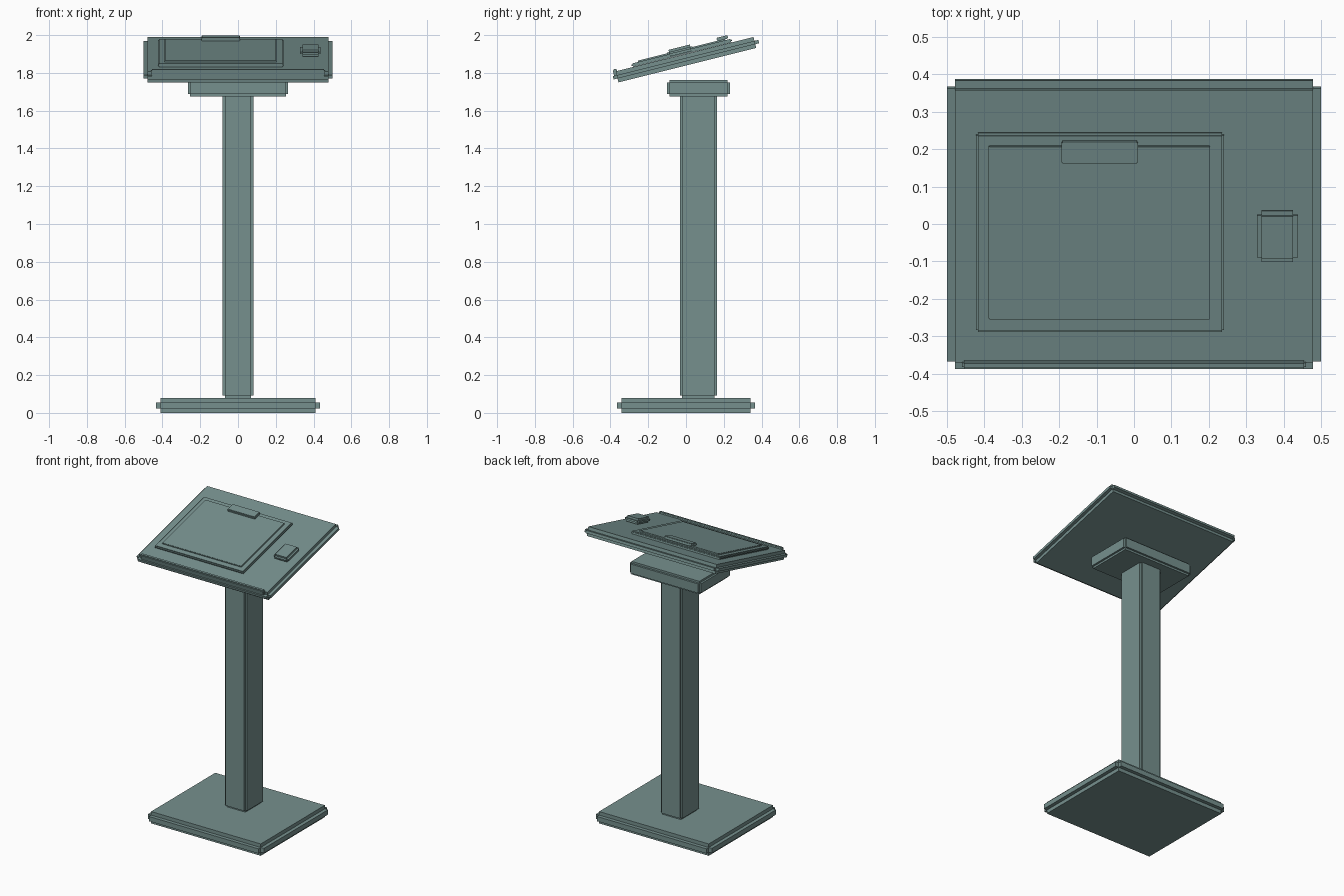
import bpy, bmesh, math
from mathutils import Matrix, Vector

if "Cube" in bpy.data.objects:
    bpy.data.objects.remove(bpy.data.objects["Cube"])

TILT = Matrix.Rotation(math.radians(14), 4, 'X')

# Dark grey-green paint
paint = bpy.data.materials.new("grey_green_paint")
paint.diffuse_color = (0.18, 0.28, 0.27, 1)
paint.use_nodes = True
paint.node_tree.nodes["Principled BSDF"].inputs["Base Color"].default_value = paint.diffuse_color


def stepped_box(name, centre, half, step, tilted=False):
    """Box whose edges are all cut by a square step: a core with each face extruded."""
    bm = bmesh.new()
    bmesh.ops.create_cube(bm, size=2)
    bmesh.ops.scale(bm, vec=Vector(half) - Vector((step,) * 3), verts=bm.verts)
    bm.normal_update()
    out = bmesh.ops.extrude_discrete_faces(bm, faces=bm.faces[:])
    for f in out["faces"]:
        f.normal_update()
        bmesh.ops.translate(bm, vec=f.normal * step, verts=f.verts)
    bmesh.ops.recalc_face_normals(bm, faces=bm.faces)
    me = bpy.data.meshes.new(name)
    bm.to_mesh(me)
    bm.free()
    me.materials.append(paint)
    ob = bpy.data.objects.new(name, me)
    ob.matrix_world = Matrix.Translation(centre) @ (TILT if tilted else Matrix())
    bpy.context.collection.objects.link(ob)
    return ob


# Upright stand
stepped_box("base", (0, 0, 0.04), (0.433, 0.366, 0.04), 0.024)
stepped_box("column", (0, 0.066, 0.884), (0.082, 0.099, 0.804), 0.013)
stepped_box("top_bracket", (0, 0.066, 1.719), (0.266, 0.166, 0.044), 0.013)

# Sloping desk with its front ledge
stepped_box("desk_top", (0, 0, 1.870), (0.5, 0.397, 0.030), 0.021, True)
stepped_box("front_ledge", (0, -0.373, 1.799), (0.46, 0.011, 0.0215), 0.005, True)

# Clipboard, paper and clip
stepped_box("clipboard", (-0.091, -0.022, 1.906), (0.332, 0.274, 0.0095), 0.006, True)
stepped_box("paper", (-0.0925, -0.0225, 1.9175), (0.296, 0.239, 0.005), 0.002, True)
stepped_box("clip", (-0.0915, 0.192, 1.984), (0.102, 0.030, 0.009), 0.003, True)

# Small block at the right of the desk
stepped_box("side_block", (0.3835, -0.032, 1.9185), (0.0545, 0.0705, 0.018), 0.0125, True)
